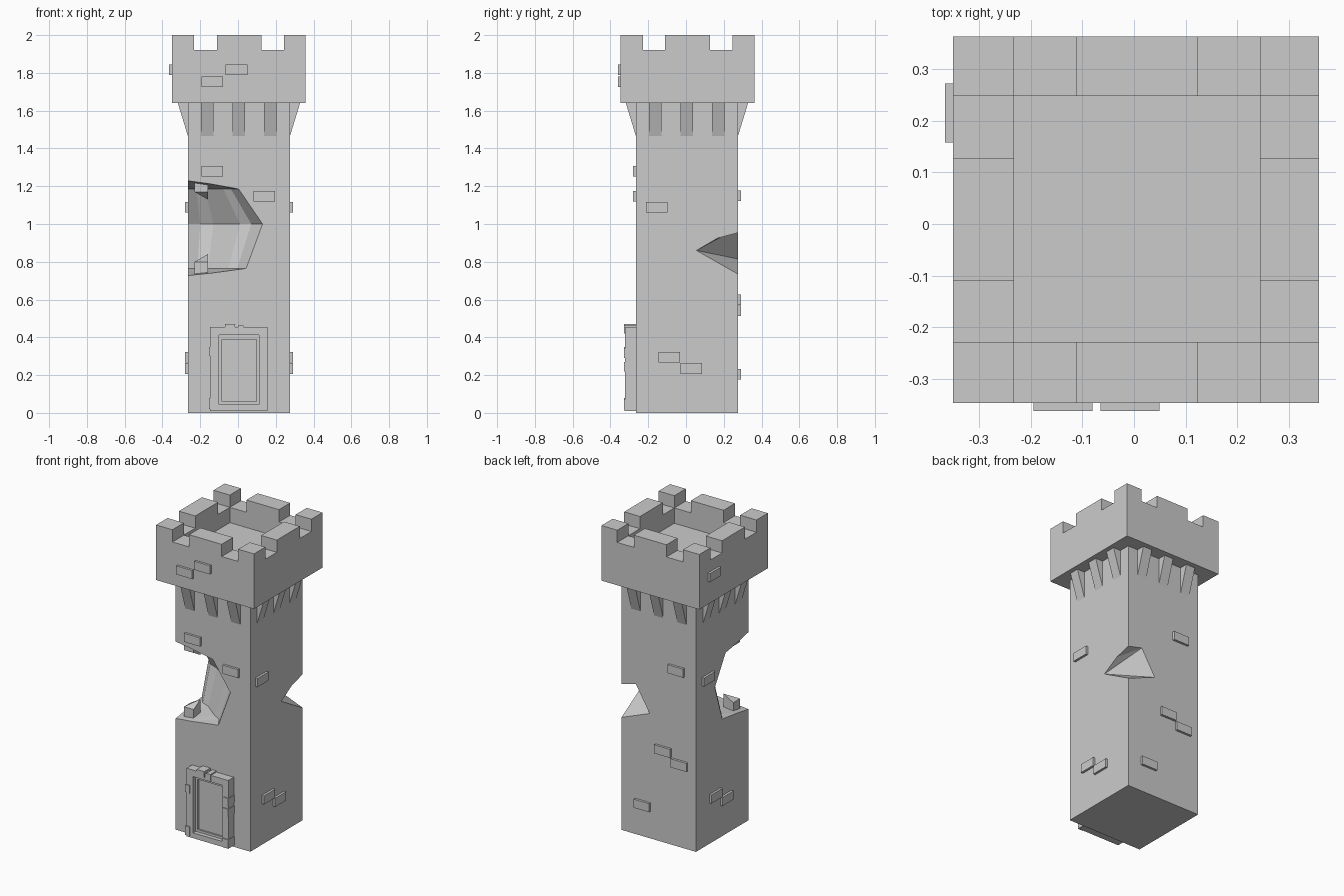
import bpy, bmesh
from mathutils import Vector

if "Cube" in bpy.data.objects:
    bpy.data.objects.remove(bpy.data.objects["Cube"])


def mesh_object(name, bm):
    bmesh.ops.recalc_face_normals(bm, faces=bm.faces)
    me = bpy.data.meshes.new(name)
    bm.to_mesh(me)
    bm.free()
    ob = bpy.data.objects.new(name, me)
    bpy.context.collection.objects.link(ob)
    return ob


def hull(name, points):
    bm = bmesh.new()
    for p in points:
        bm.verts.new(p)
    res = bmesh.ops.convex_hull(bm, input=bm.verts)
    loose = [v for v in bm.verts if not v.link_faces]
    bmesh.ops.delete(bm, geom=loose, context='VERTS')
    return mesh_object(name, bm)


def box(name, x0, x1, y0, y1, z0, z1):
    return hull(name, [(x, y, z) for x in (x0, x1) for y in (y0, y1) for z in (z0, z1)])


def cut(target, cutter):
    cutter.hide_render = True
    m = target.modifiers.new("cut", 'BOOLEAN')
    m.operation = 'DIFFERENCE'
    m.solver = 'EXACT'
    m.object = cutter
    bpy.context.view_layer.objects.active = target
    bpy.ops.object.modifier_apply(modifier=m.name)
    bpy.data.objects.remove(cutter, do_unlink=True)


LO, HI = -0.265, 0.275

# shaft
shaft = box("shaft", LO, HI, LO, HI, 0, 1.66)

# large broken corner: three jagged plan rings lofted vertically
plan = [(0.19, -0.37), (0.13, -0.265), (0.07, -0.17), (0.01, -0.14),
        (-0.13, -0.03), (-0.20, 0.0), (-0.265, 0.08), (-0.37, 0.16)]
bm = bmesh.new()
rings = []
for scale, z_far, z_corner in ((0.78, 0.765, 0.70), (1, 1.0, 1.0), (0.68, 1.185, 1.265)):
    ring = [bm.verts.new((LO + (x - LO) * scale if x > LO else x,
                          LO + (y - LO) * scale if y > LO else y, z_far)) for x, y in plan]
    ring.append(bm.verts.new((-0.37, -0.37, z_corner)))
    rings.append(ring)
n = len(rings[0])
for a, b in zip(rings, rings[1:]):
    for i in range(n):
        bm.faces.new((a[i], a[(i + 1) % n], b[(i + 1) % n], b[i]))
for ring in (rings[0], rings[2]):
    for i in range(n - 2):
        bm.faces.new((ring[-1], ring[i], ring[i + 1]))
cut(shaft, mesh_object("break_cutter", bm))

# small notch in the back right corner
cut(shaft, hull("notch_cutter", [
    (0.275, 0.055, 0.86), (0.40, 0.04, 0.86), (0.17, 0.275, 0.98), (0.17, 0.4, 0.99),
    (0.07, 0.275, 0.815), (0.07, 0.4, 0.81), (0.4, 0.4, 0.955), (0.4, 0.4, 0.73),
    (0.275, 0.275, 0.735)]))

# loose stones left in the break
for name, z0, z1, top in (("lower_rubble", 0.70, 0.80, 0.84), ("upper_rubble", 1.27, 1.17, 1.13)):
    hull(name, [(x, y, z) for x in (-0.23, -0.16) for y in (-0.23, -0.16)
                for z in (z0, top if x > -0.2 and y > -0.2 else z1)])

# parapet with sunken floor and gaps
P0, P1, Q0, Q1 = -0.35, 0.358, -0.346, 0.362
parapet = box("parapet", P0, P1, Q0, Q1, 1.64, 2.0)
cut(parapet, box("floor_cutter", -0.232, 0.244, -0.228, 0.247, 1.82, 2.1))
for a, b in ((-0.232, -0.112), (0.124, 0.244)):
    cut(parapet, box("gap_cutter", a, b, -0.5, 0.5, 1.92, 2.1))
for a, b in ((-0.228, -0.11), (0.127, 0.247)):
    cut(parapet, box("gap_cutter", -0.5, 0.5, a, b, 1.92, 2.1))


# map (position along face, outward distance, height) to space
def on_face(face, u, d, z):
    return {'front': (u, LO - d, z), 'back': (u, HI + d, z),
            'left': (LO - d, u, z), 'right': (HI + d, u, z)}[face]


# wedge corbels under the parapet
for face in ('front', 'back', 'left', 'right'):
    for c in (-0.163, 0.005, 0.17):
        hull(face + "_corbel", [on_face(face, u, d, z) for u in (c - 0.033, c + 0.033)
                                for d, z in ((-0.01, 1.465), (0, 1.465), (0.055, 1.645), (-0.01, 1.645))])

# raised bricks: face, position, height, base distance
for face, u, z, d in (
        ('front', -0.137, 1.28, 0), ('front', 0.14, 1.147, 0),
        ('front', -0.137, 1.752, 0.081), ('front', -0.008, 1.817, 0.081),
        ('left', 0.215, 1.817, 0.085), ('left', 0.155, 1.088, 0),
        ('left', 0.08, 0.295, 0), ('left', -0.035, 0.235, 0),
        ('right', -0.155, 1.088, 0), ('right', -0.088, 0.295, 0), ('right', 0.027, 0.235, 0),
        ('back', -0.126, 1.15, 0), ('back', -0.03, 0.6, 0),
        ('back', -0.148, 0.54, 0), ('back', 0.12, 0.205, 0)):
    hull(face + "_brick", [on_face(face, u + su * 0.057, d + e, z + sz * 0.028)
                           for su in (-1, 1) for sz in (-1, 1) for e in (-0.01, 0.015)])

# door frame, inner trim and panel
frame = box("door_frame", -0.147, 0.155, -0.322, -0.25, 0.01, 0.455)
cut(frame, box("opening_cutter", -0.10, 0.11, -0.4, -0.282, 0.045, 0.412))
trim = box("door_trim", -0.10, 0.11, -0.295, -0.275, 0.045, 0.412)
cut(trim, box("trim_cutter", -0.085, 0.097, -0.4, -0.284, 0.06, 0.388))

# stones around the door
for x0, x1, z0, z1 in ((-0.07, -0.015, 0.43, 0.47), (0.0, 0.03, 0.42, 0.463),
                       (-0.153, -0.12, 0.30, 0.35), (-0.153, -0.12, 0.02, 0.08),
                       (0.12, 0.159, 0.29, 0.34), (0.12, 0.159, 0.22, 0.27),
                       (0.12, 0.159, 0.012, 0.07)):
    box("door_stone", x0, x1, -0.328, -0.26, z0, z1)
